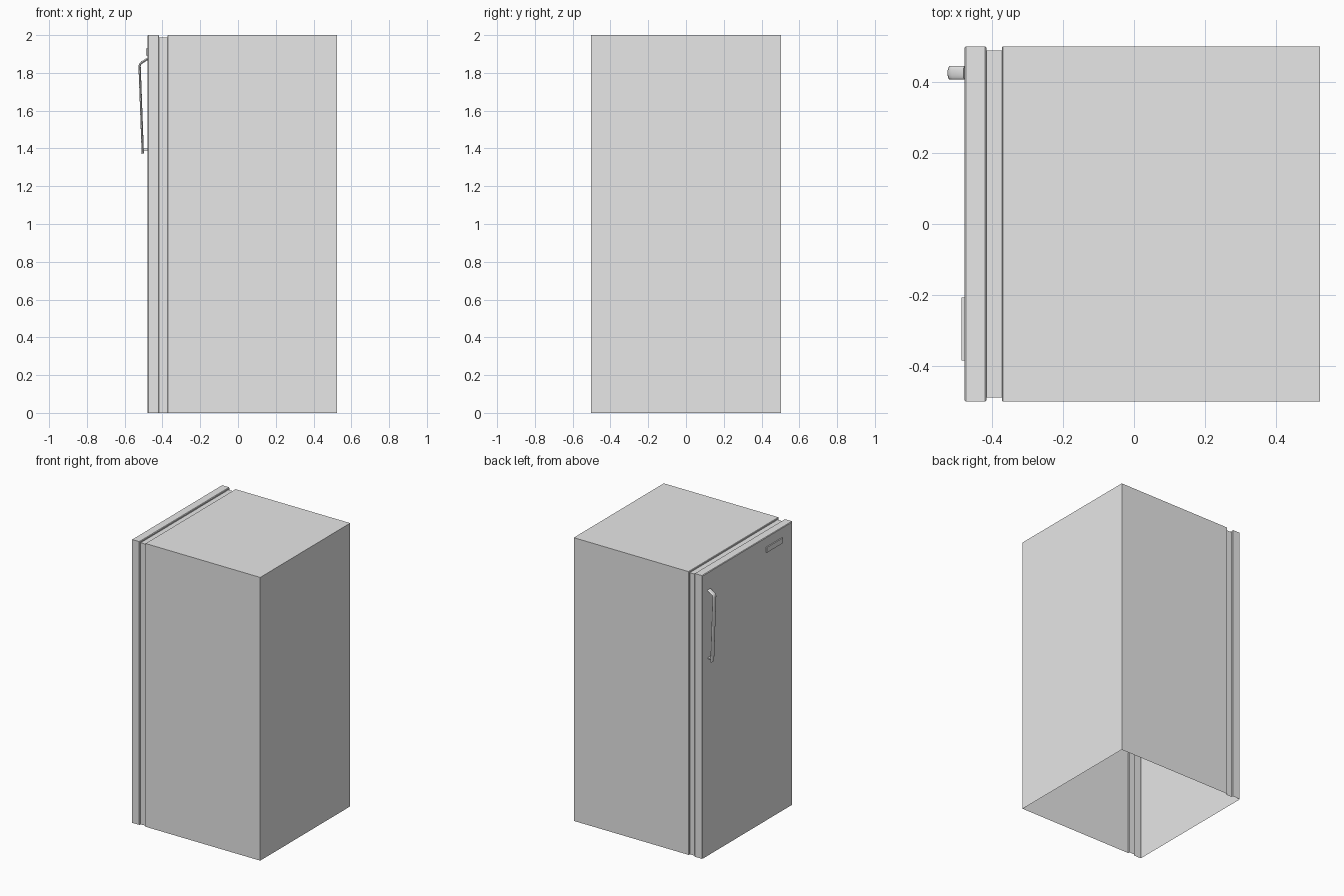
import bpy
import bmesh
import math
from mathutils import Vector

if "Cube" in bpy.data.objects:
    bpy.data.objects.remove(bpy.data.objects["Cube"], do_unlink=True)

grey = bpy.data.materials.new("appliance_grey")
grey.use_nodes = True
colour = (0.8, 0.8, 0.8, 1)
grey.diffuse_color = colour
grey.node_tree.nodes["Principled BSDF"].inputs["Base Color"].default_value = colour

HALF, HEIGHT = 0.502, 2.0
DOOR_X, BACK_X = -0.479, 0.525


def finish(name, bm, smooth=False):
    mesh = bpy.data.meshes.new(name)
    bm.to_mesh(mesh)
    bm.free()
    mesh.materials.append(grey)
    obj = bpy.data.objects.new(name, mesh)
    bpy.context.collection.objects.link(obj)
    if smooth:
        bpy.ops.object.select_all(action="DESELECT")
        obj.select_set(True)
        bpy.context.view_layer.objects.active = obj
        bpy.ops.object.shade_smooth_by_angle(angle=math.radians(40))
    return obj


def shell(name, stations, front=False, back=False):
    """Skin with an open underside, lofted along x through (x, inset) stations."""
    bm = bmesh.new()
    rings = []
    for x, inset in stations:
        w, h = HALF - inset, HEIGHT - inset
        outline = [(-w, 0), (-w, h), (w, h), (w, 0)]
        rings.append([bm.verts.new((x, y, z)) for y, z in outline])
    for a, b in zip(rings, rings[1:]):
        for k in range(3):
            bm.faces.new((a[k], b[k], b[k + 1], a[k + 1]))
    if front:
        bm.faces.new(rings[0])
    if back:
        bm.faces.new(rings[-1][::-1])
    return finish(name, bm)


def box(name, low, high, bevel=0.0):
    bm = bmesh.new()
    bmesh.ops.create_cube(bm, size=1)
    low, high = Vector(low), Vector(high)
    for v in bm.verts:
        v.co = (low + high) / 2 + v.co * (high - low)
    if bevel:
        bmesh.ops.bevel(bm, geom=bm.edges[:], offset=bevel, segments=2,
                        affect="EDGES", profile=0.5)
    return finish(name, bm)


def band(name, path, y, half_width, half_thick, sides=16):
    """Oval bar swept along a path of (x, z) points."""
    bm = bmesh.new()
    points = [Vector((x, 0, z)) for x, z in path]
    rings = []
    for i, p in enumerate(points):
        along = (points[min(i + 1, len(points) - 1)] - points[max(i - 1, 0)]).normalized()
        across = along.cross(Vector((0, 1, 0)))
        ring = []
        for s in range(sides):
            t = math.tau * s / sides
            offset = across * math.sin(t) * half_thick
            offset.y = y + math.cos(t) * half_width
            ring.append(bm.verts.new(p + offset))
        rings.append(ring)
    for a, b in zip(rings, rings[1:]):
        for s in range(sides):
            n = (s + 1) % sides
            bm.faces.new((a[s], a[n], b[n], b[s]))
    bm.faces.new(rings[0][::-1])
    bm.faces.new(rings[-1])
    bmesh.ops.recalc_face_normals(bm, faces=bm.faces[:])
    return finish(name, bm, smooth=True)


# Cabinet, door seal and door
shell("cabinet", [(-0.373, 0.012), (-0.373, 0.003), (-0.37, 0), (BACK_X, 0)], back=True)
shell("door_seal", [(-0.417, 0.012), (-0.373, 0.012)])
shell("door", [(DOOR_X, 0.004), (DOOR_X + 0.004, 0), (-0.421, 0),
               (-0.417, 0.004), (-0.417, 0.012)], front=True)

# Pull handle with its lower mount
HANDLE_Y = 0.427
band("door_handle",
     [(DOOR_X, 1.874), (-0.512, 1.853), (-0.519, 1.846), (-0.521, 1.835), (-0.504, 1.372)],
     HANDLE_Y, 0.019, 0.006)
box("handle_mount", (-0.505, HANDLE_Y - 0.014, 1.389),
    (DOOR_X, HANDLE_Y + 0.014, 1.4), bevel=0.003)

# Blank badge plate near the top of the door
box("badge_plate", (-0.487, -0.385, 1.893), (DOOR_X, -0.208, 1.93))
